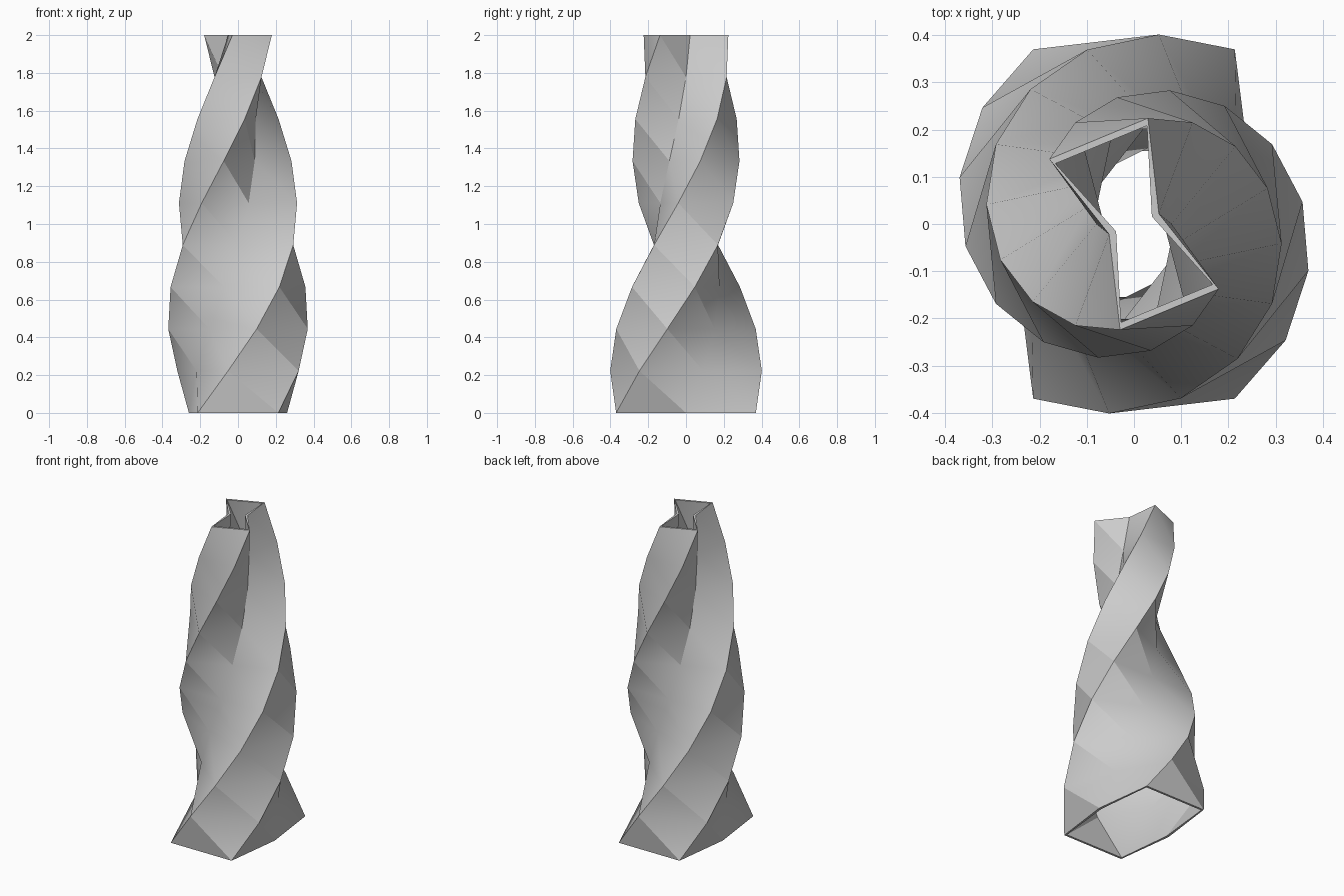
import bpy, bmesh
from math import radians, cos, sin

cube = bpy.data.objects.get("Cube")
if cube:
    bpy.data.objects.remove(cube)

LEVELS = 9
HEIGHT = 2.0
TWIST = radians(202.5)
WALL = 0.016
# Angle and bottom/top radius of each profile corner: two wide ends, pinched waist
CORNERS = [(0, .26, .057), (60, .427, .226), (120, .427, .226)]
PROFILE = CORNERS + [(a + 180, b, t) for a, b, t in CORNERS]

# Grey ceramic
grey = bpy.data.materials.new("grey")
grey.use_nodes = True
grey.diffuse_color = (0.6, 0.6, 0.6, 1)
grey.node_tree.nodes["Principled BSDF"].inputs["Base Color"].default_value = grey.diffuse_color

bm = bmesh.new()


def make_ring(f, inset):
    """Profile ring at height fraction f, pulled in radially by inset."""
    ring = []
    for angle, bottom, top in PROFILE:
        r = bottom + (top - bottom) * f - inset
        a = radians(angle) + TWIST * f
        ring.append(bm.verts.new((r * cos(a), r * sin(a), HEIGHT * f)))
    return ring


def make_shell(inset):
    """Twisted, tapering tube of folded triangles."""
    rings = [make_ring(level / LEVELS, inset) for level in range(LEVELS + 1)]
    for low, high in zip(rings, rings[1:]):
        for i in range(len(low)):
            j = (i + 1) % len(low)
            bm.faces.new((low[i], low[j], high[i]))
            bm.faces.new((low[j], high[j], high[i]))
    return rings


# Outer and inner walls, joined by flat rims at both open ends
outer = make_shell(0)
inner = make_shell(WALL)
for end in (0, -1):
    a, b = outer[end], inner[end]
    for i in range(len(a)):
        j = (i + 1) % len(a)
        bm.faces.new((a[i], a[j], b[j], b[i]))
bmesh.ops.recalc_face_normals(bm, faces=bm.faces)

mesh = bpy.data.meshes.new("twisted_vase")
bm.to_mesh(mesh)
bm.free()
mesh.materials.append(grey)
vase = bpy.data.objects.new("twisted_vase", mesh)
bpy.context.collection.objects.link(vase)

bpy.context.view_layer.objects.active = vase
vase.select_set(True)
bpy.ops.object.shade_smooth_by_angle(angle=radians(30))
